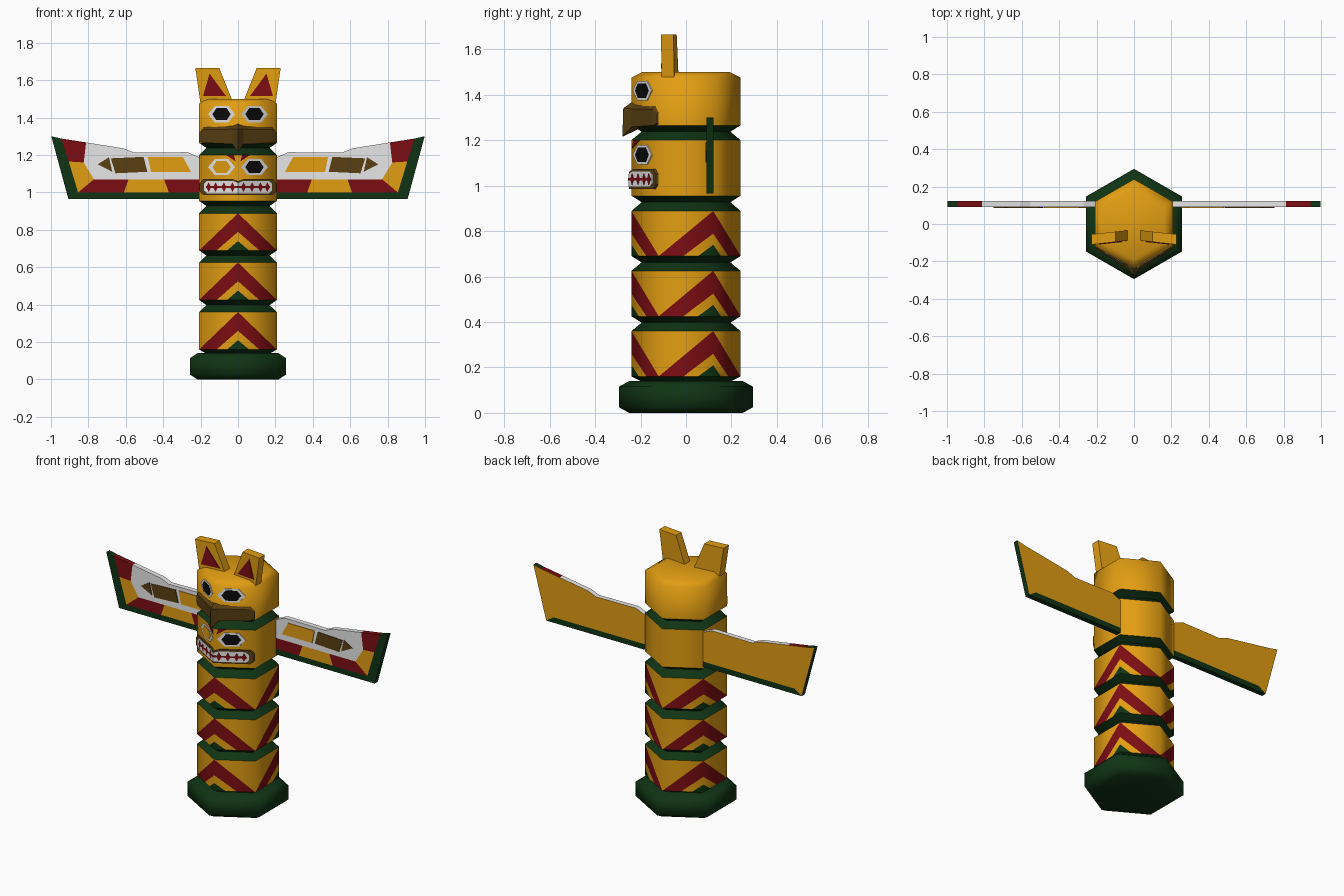
import bpy, bmesh, math
from mathutils import Vector

if "Cube" in bpy.data.objects:
    bpy.data.objects.remove(bpy.data.objects["Cube"])

COLOURS = {
    "yellow": (0.76, 0.34, 0.006), "green": (0.005, 0.034, 0.007),
    "red": (0.20, 0.004, 0.006), "white": (0.8, 0.8, 0.8),
    "brown": (0.10, 0.05, 0.006), "black": (0.003, 0.003, 0.003),
}
NAMES = list(COLOURS)
MATS = []
for n, c in COLOURS.items():
    m = bpy.data.materials.new(n)
    m.diffuse_color = (*c, 1)
    m.use_nodes = True
    m.node_tree.nodes["Principled BSDF"].inputs["Base Color"].default_value = m.diffuse_color
    MATS.append(m)
IDX = {n: i for i, n in enumerate(NAMES)}


def finish(name, bm, smooth=None):
    bmesh.ops.recalc_face_normals(bm, faces=bm.faces)
    me = bpy.data.meshes.new(name)
    bm.to_mesh(me)
    bm.free()
    for m in MATS:
        me.materials.append(m)
    if smooth:
        me.shade_smooth()
        me.set_sharp_from_angle(angle=math.radians(smooth))
    ob = bpy.data.objects.new(name, me)
    bpy.context.collection.objects.link(ob)
    return ob


def add_face(bm, pts, colour):
    f = bm.faces.new([bm.verts.new(p) for p in pts])
    f.material_index = IDX[colour]
    return f


def prisms(name, polys, vec):
    """Extrude each (points, colour) polygon along vec."""
    bm = bmesh.new()
    v = Vector(vec)
    for pts, colour in polys:
        a = [Vector(p) for p in pts]
        b = [p + v for p in a]
        n = len(a)
        bm2 = [bm.verts.new(p) for p in a + b]
        faces = [bm2[:n], bm2[n:]]
        faces += [[bm2[i], bm2[(i + 1) % n], bm2[n + (i + 1) % n], bm2[n + i]] for i in range(n)]
        for f in faces:
            bm.faces.new(f).material_index = IDX[colour]
    return finish(name, bm)


def corner(k, r, z):
    a = math.radians(-90 + 60 * k)
    return Vector((r * math.cos(a), r * math.sin(a), z))


def hex_lathe(name, rings, colour, top=False, bottom=False):
    bm = bmesh.new()
    vs = [[bm.verts.new(corner(k, r, z)) for k in range(6)] for r, z in rings]
    for a, b in zip(vs, vs[1:]):
        for k in range(6):
            j = (k + 1) % 6
            bm.faces.new((a[k], a[j], b[j], b[k]))
    if top:
        bm.faces.new(vs[-1])
    if bottom:
        bm.faces.new(vs[0][::-1])
    for f in bm.faces:
        f.material_index = IDX[colour]
    return finish(name, bm, 65)


# Pole: base, drums and grooves
R = 0.24
hex_lathe("base", [(0.25, 0), (0.295, 0.025), (0.295, 0.115), (0.25, 0.14)], "green", True, True)
drums = [(0.16, 0.36), (0.425, 0.625), (0.69, 0.888), (0.955, 1.2), (1.265, 1.475)]
hex_lathe("groove_0", [(0.2, 0.14), (R, drums[0][0])], "green")
for i, (lo, hi) in enumerate(zip(drums, drums[1:])):
    hex_lathe(f"groove_{i + 1}", [(R, lo[1]), (0.195, hi[0] - 0.028), (R, hi[0])], "green")

# Chevron drums: each side slants from a peak corner to a valley corner
CHEVRON = [
    ([(0, 0), (0.28, 0), (0, 0.25)], "green"),
    ([(0, 0.25), (0.28, 0), (0.55, 0), (0, 0.5)], "yellow"),
    ([(0, 0.5), (0.55, 0), (1, 0), (0, 1)], "red"),
    ([(0, 1), (1, 0), (1, 1)], "yellow"),
]
for i, (z0, z1) in enumerate(drums[:3]):
    bm = bmesh.new()
    for k in range(6):
        peak, valley = (k, k + 1) if k % 2 == 0 else (k + 1, k)
        for uv, colour in CHEVRON:
            add_face(bm, [corner(peak, R, 0).lerp(corner(valley, R, 0), u)
                          + Vector((0, 0, z0 + v * (z1 - z0))) for u, v in uv], colour)
    bmesh.ops.remove_doubles(bm, verts=bm.verts, dist=1e-4)
    finish(f"chevron_drum_{i + 1}", bm, 65)

hex_lathe("lower_face_drum", [(R, 0.955), (R, 1.2)], "yellow")
hex_lathe("upper_head", [(R, 1.265), (R, 1.475), (0.19, 1.5)], "yellow", top=True)


# Painted plates lying on the two front sides
def on_front(pts, s, lift=0.0):
    return [(s * x, -R + abs(x) * 0.5774 - lift, z) for x, z in pts]


def diamond(cx, cz, w, h):
    return [(cx - w, cz), (cx, cz + h), (cx + w, cz), (cx, cz - h)]


def hexagon(cx, cz, tip, w, h):
    return [(cx - tip, cz), (cx - w, cz + h), (cx + w, cz + h),
            (cx + tip, cz), (cx + w, cz - h), (cx - w, cz - h)]


for s, side in ((-1, "left"), (1, "right")):
    for level, z in (("upper", 1.418), ("lower", 1.135)):
        pupil = "yellow" if (s < 0 and level == "lower") else "black"
        prisms(f"{level}_eye_{side}", [(on_front(hexagon(0.088, z, 0.072, 0.036, 0.043), s), "white")], (0, -0.004, 0))
        prisms(f"{level}_pupil_{side}", [(on_front(hexagon(0.088, z, 0.049, 0.028, 0.032), s), pupil)], (0, -0.007, 0))
    prisms(f"brow_{side}", [(on_front([(0.012, 1.165), (0.022, 1.2), (0.065, 1.2)], s), "red")], (0, -0.005, 0))

    # Mouth with teeth
    lips = [(0, 0.985), (0.185, 0.985), (0.205, 1.005), (0.205, 1.05), (0.185, 1.072), (0.03, 1.072), (0, 1.06)]
    teeth = [(0, 0.995), (0.165, 0.995), (0.182, 1.01), (0.182, 1.045), (0.165, 1.062), (0.03, 1.062), (0, 1.05)]
    prisms(f"lips_{side}", [(on_front(lips, s), "brown")], (0, -0.011, 0))
    prisms(f"teeth_{side}", [(on_front(teeth, s, 0.011), "white")], (0, -0.003, 0))
    gaps = [diamond(x, 1.028, 0.013, 0.026) for x in (0.03, 0.075, 0.12, 0.157)]
    gaps.append([(0, 1.023), (0.172, 1.023), (0.172, 1.033), (0, 1.033)])
    prisms(f"tooth_gaps_{side}", [(on_front(g, s, 0.014), "red") for g in gaps], (0, -0.002, 0))

    # Ear and its red inset
    def ear_pts(pts, lift=0.0):
        return [(s * x, -0.085 - 0.11 * x - lift, z) for x, z in pts]
    prisms(f"ear_{side}", [(ear_pts([(0.03, 1.49), (0.2, 1.47), (0.228, 1.665), (0.1, 1.665)]), "yellow")], (0, 0.055, 0))
    prisms(f"ear_inset_{side}", [(ear_pts([(0.064, 1.515), (0.187, 1.515), (0.152, 1.635)]), "red")], (0, -0.004, 0))

# Beak: sections from the centre ridge out to each cheek
HALF = [
    (0.0, [(-0.235, 1.37), (-0.276, 1.34), (-0.28, 1.215), (-0.19, 1.265)]),
    (0.03, [(-0.218, 1.358), (-0.245, 1.338), (-0.24, 1.258), (-0.18, 1.262)]),
    (0.185, [(-0.13, 1.35), (-0.146, 1.335), (-0.146, 1.265), (-0.12, 1.262)]),
    (0.205, [(-0.118, 1.325), (-0.128, 1.318), (-0.128, 1.275), (-0.118, 1.27)]),
]
bm = bmesh.new()
rows = [[bm.verts.new((x, y, z)) for y, z in sec]
        for x, sec in [(-x, sec) for x, sec in HALF[:0:-1]] + HALF]
for a, b in zip(rows, rows[1:]):
    for i in range(4):
        bm.faces.new((a[i], a[(i + 1) % 4], b[(i + 1) % 4], b[i]))
bm.faces.new(rows[0])
bm.faces.new(rows[-1])
for f in bm.faces:
    f.material_index = IDX["brown"]
finish("beak", bm)

# Wings: coloured front cells, thickened backwards
Y0, Y1 = 0.09, 0.122
CELLS = [
    ([(0.2, 0.965), (0.907, 0.965), (0.855, 1.0), (0.61, 1.0), (0.37, 1.0), (0.2, 1.0)], "green"),
    ([(0.907, 0.965), (0.998, 1.3), (0.945, 1.288), (0.905, 1.165), (0.855, 1.0)], "green"),
    ([(0.2, 1.0), (0.37, 1.0), (0.395, 1.07), (0.2, 1.07)], "red"),
    ([(0.37, 1.0), (0.61, 1.0), (0.585, 1.07), (0.395, 1.07)], "yellow"),
    ([(0.61, 1.0), (0.855, 1.0), (0.77, 1.07), (0.585, 1.07)], "red"),
    ([(0.855, 1.0), (0.905, 1.165), (0.825, 1.16), (0.77, 1.07)], "yellow"),
    ([(0.905, 1.165), (0.945, 1.288), (0.812, 1.267), (0.825, 1.16)], "red"),
    ([(0.2, 1.07), (0.395, 1.07), (0.585, 1.07), (0.77, 1.07), (0.825, 1.16), (0.812, 1.267),
      (0.61, 1.235), (0.555, 1.212), (0.27, 1.215), (0.2, 1.185)], "white"),
]
PANELS = [
    ([(0.25, 1.108), (0.465, 1.108), (0.482, 1.19), (0.295, 1.19)], "yellow"),
    ([(0.485, 1.11), (0.655, 1.102), (0.68, 1.182), (0.505, 1.19)], "brown"),
    ([(0.672, 1.11), (0.75, 1.15), (0.69, 1.188)], "brown"),
]
for s, side in ((-1, "left"), (1, "right")):
    bm = bmesh.new()
    for pts, colour in CELLS:
        add_face(bm, [(s * x, Y0, z) for x, z in pts], colour)
    bmesh.ops.remove_doubles(bm, verts=bm.verts, dist=1e-4)
    edges = [e for e in bm.edges if e.is_boundary]
    for e in edges:
        a, b = e.verts
        x, z = (abs(a.co.x) + abs(b.co.x)) / 2, (a.co.z + b.co.z) / 2
        low = z < 1.0 or x > 0.945
        colour = "green" if low else "red" if x > 0.812 else "white"
        add_face(bm, [a.co, b.co, (b.co.x, Y1, b.co.z), (a.co.x, Y1, a.co.z)], colour)
    for i, (pts, colour) in enumerate(CELLS):
        add_face(bm, [(s * x, Y1, z) for x, z in pts], "green" if i == 0 else "yellow")
    bmesh.ops.remove_doubles(bm, verts=bm.verts, dist=1e-4)
    finish(f"wing_{side}", bm)
    prisms(f"wing_panels_{side}", [([(s * x, Y0, z) for x, z in p], c) for p, c in PANELS], (0, -0.004, 0))
